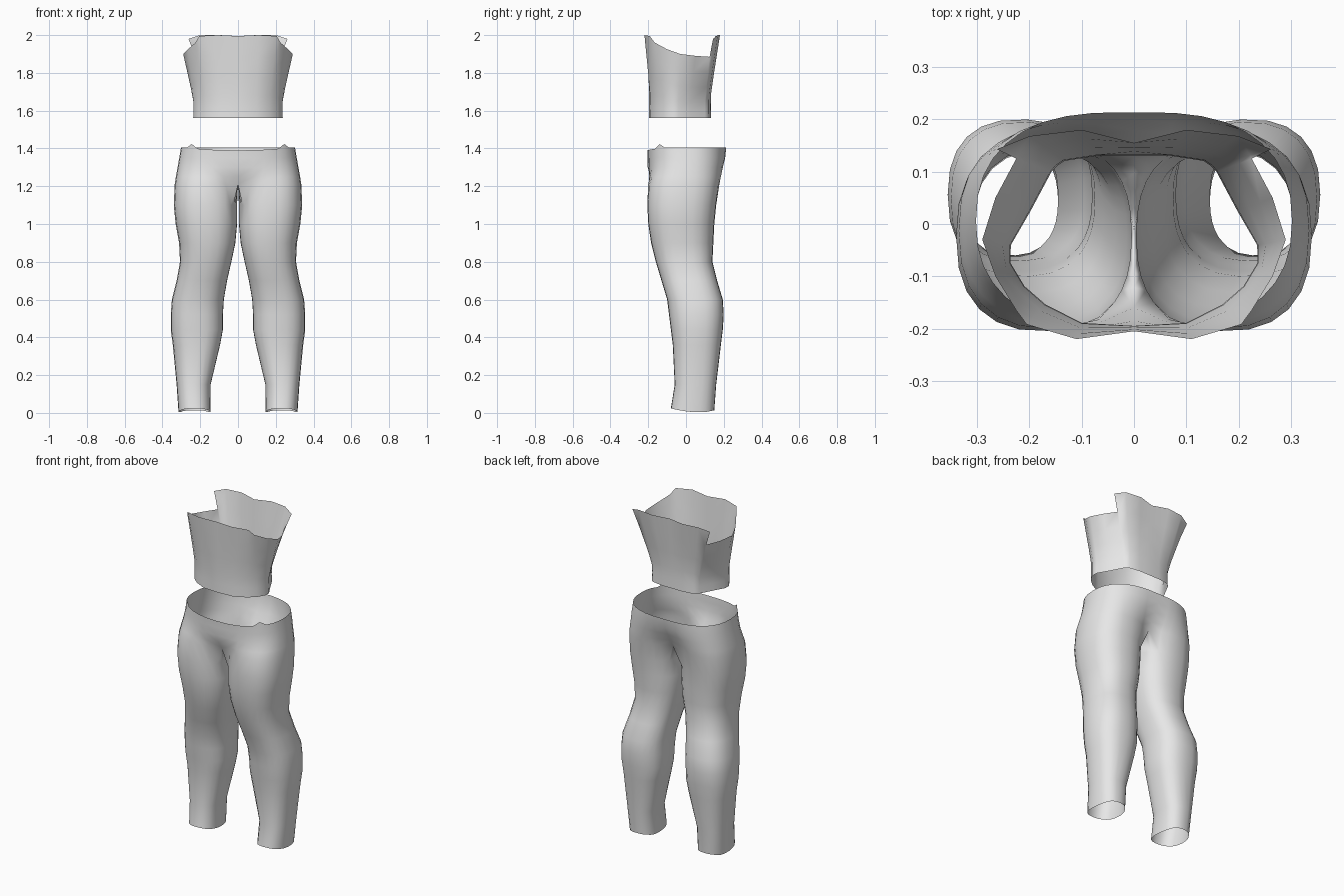
import bpy, bmesh, math

fabric = bpy.data.materials.new("light_grey_fabric")
fabric.diffuse_color = (0.8, 0.8, 0.8, 1)


def spow(v, p):
    return math.copysign(abs(v) ** p, v)


def smooth(v):
    v = min(1, max(0, v))
    return v * v * (3 - 2 * v)


def shell(name, rows, closed_rows=0):
    """Skin rows of points, mirror across x; the first rows are closed rings."""
    bm = bmesh.new()
    vs = [[bm.verts.new(p) for p in row] for row in rows]
    for i in range(len(vs) - 1):
        a, b = vs[i], vs[i + 1]
        n = min(len(a), len(b))
        closed = i + 1 < closed_rows
        for j in range(n if closed else n - 1):
            k = (j + 1) % n
            bm.faces.new((a[j], a[k], b[k], b[j]))
    me = bpy.data.meshes.new(name)
    bm.to_mesh(me)
    bm.free()
    me.shade_smooth()
    me.materials.append(fabric)
    ob = bpy.data.objects.new(name, me)
    bpy.context.collection.objects.link(ob)
    mod = ob.modifiers.new("mirror", 'MIRROR')
    mod.use_clip = True
    mod.merge_threshold = 0.001
    return ob


# --- Leggings: z, inner x, outer x, front y, back y
LEG = [
    (0.02, 0.145, 0.315, -0.08, 0.15),
    (0.15, 0.145, 0.325, -0.06, 0.16),
    (0.36, 0.095, 0.345, -0.07, 0.185),
    (0.44, 0.080, 0.356, -0.08, 0.195),
    (0.52, 0.080, 0.356, -0.09, 0.20),
    (0.60, 0.075, 0.350, -0.10, 0.195),
    (0.70, 0.058, 0.325, -0.13, 0.165),
    (0.80, 0.035, 0.307, -0.16, 0.14),
    (0.90, 0.014, 0.312, -0.185, 0.145),
    (1.00, 0.005, 0.330, -0.20, 0.15),
    (1.10, 0.005, 0.340, -0.205, 0.16),
    (1.21, 0.000, 0.335, -0.205, 0.18),
    (1.25, 0.000, 0.329, -0.205, 0.193),
    (1.30, 0.000, 0.320, -0.203, 0.205),
    (1.35, 0.000, 0.311, -0.203, 0.215),
    (1.40, 0.000, 0.302, -0.205, 0.217),
]
OUT, INN, CROTCH = 19, 7, 1.21   # outer columns, inner-thigh columns, fork height

rows, closed = [], 0
for z, xi, xo, yf, yb in LEG:
    cx, rx = (xi + xo) / 2, (xo - xi) / 2
    cy, ry = (yf + yb) / 2, (yb - yf) / 2
    row = []
    for j in range(OUT):
        t = j / (OUT - 1)
        # leg tube cross-section
        a = math.radians(-140 + 280 * t)
        x, y = cx + rx * spow(math.cos(a), 0.82), cy + ry * spow(math.sin(a), 0.82)
        # half-hip cross-section, blended in above the fork
        h = math.radians(-90 + 180 * t)
        hx, hy = xo * spow(max(0, math.cos(h)), 0.78), cy + ry * spow(math.sin(h), 0.85)
        w = (1 - t) * smooth((z - 1.17) / 0.13) + t * 0.94 * smooth((z - 1.15) / 0.26)
        x, y = x + (hx - x) * w, y + (hy - y) * w
        if z >= CROTCH and j in (0, OUT - 1):
            x = 0
        zz = z
        if z < 0.1:                      # hem rises at the instep
            zz = 0.004 + 0.9 * max(0, 0.07 - y) ** 2 + max(0, y - 0.1) * 0.2
        if z > 1.39:                     # waist edge dips in front, peaks at one corner
            zz = 1.39 + 0.015 * smooth(t * 2.5) + (0.022 if j == 5 else 0)
        row.append((x, y, zz))
    if z <= CROTCH:
        closed += 1
        for k in range(1, INN + 1):
            a = math.radians(140 + 80 * k / (INN + 1))
            x, y = cx + rx * spow(math.cos(a), 0.82), cy + ry * spow(math.sin(a), 0.82)
            zz = z
            if z < 0.1:
                zz = 0.004 + 0.9 * max(0, 0.07 - y) ** 2
            if z == CROTCH:
                x = 0
            row.append((x, y, zz))
    rows.append(row)
shell("leggings", rows, closed)

# --- Sleeveless top: half outlines from centre front round to centre back
BOTTOM = [(0, -.195), (.10, -.19), (.17, -.155), (.21, -.12), (.237, -.075), (.237, -.04),
          (.20, .025), (.16, .10), (.15, .112), (.135, .122), (.07, .132), (0, .132)]
TOP = [(0, -.205, 1.995), (.11, -.22, 2.0), (.205, -.192, 1.995), (.225, -.165, 1.96),
       (.265, -.10, 1.925), (.29, -.03, 1.90), (.265, .05, 1.89), (.225, .125, 1.885),
       (.262, .143, 1.98), (.20, .168, 2.0), (.10, .18, 2.0), (0, .155, 1.995)]
rows = []
# height fraction, outward flare fraction
for u, f in ((0, 0), (0.13, -0.03), (0.28, 0.0), (0.5, 0.28), (0.75, 0.64), (1, 1)):
    rows.append([(bx + (tx - bx) * f, by + (ty - by) * f, 1.56 + (tz - 1.56) * u)
                 for (bx, by), (tx, ty, tz) in zip(BOTTOM, TOP)])
shell("sleeveless_top", rows)
